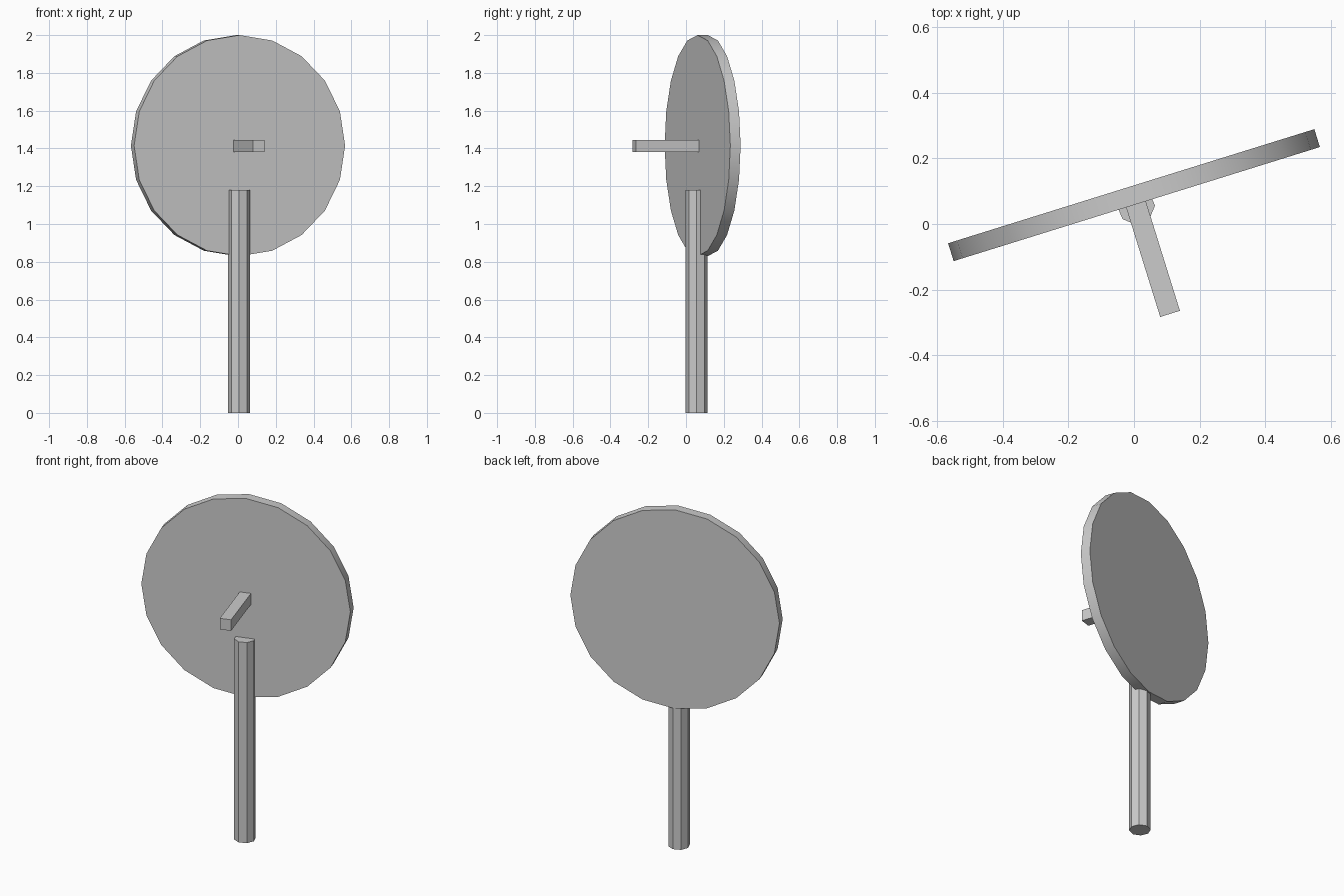
import bpy
import math
from mathutils import Vector, Matrix

cube = bpy.data.objects.get("Cube")
if cube:
    bpy.data.objects.remove(cube, do_unlink=True)

# Single plain grey
grey = bpy.data.materials.new("grey")
grey.use_nodes = True
COLOUR = (0.6, 0.6, 0.6, 1)
grey.diffuse_color = COLOUR
grey.node_tree.nodes["Principled BSDF"].inputs["Base Color"].default_value = COLOUR

YAW = math.radians(17.3)            # disc and arm are turned together
TURN = Matrix.Rotation(YAW, 4, 'Z')


def finish(name, smooth=False):
    obj = bpy.context.object
    obj.name = name
    obj.data.materials.append(grey)
    if smooth:
        bpy.ops.object.shade_smooth_by_angle(angle=math.radians(30))
    return obj


# Upright octagonal post
POST_HEIGHT = 1.18
bpy.ops.mesh.primitive_cylinder_add(vertices=8, radius=0.058, depth=POST_HEIGHT,
                                    location=(0.006, 0.056, POST_HEIGHT / 2))
finish("post")

# Round dish plate, standing upright with its rim smooth
bpy.ops.mesh.primitive_cylinder_add(vertices=20, radius=0.585, depth=0.057)
disc = finish("disc", smooth=True)
disc.matrix_world = (Matrix.Translation((0, 0.088, 1.415)) @ TURN
                     @ Matrix.Rotation(math.pi / 2, 4, 'X'))

# Square arm reaching forward from the plate
bpy.ops.mesh.primitive_cube_add(size=1)
arm = finish("arm")
arm.matrix_world = (Matrix.Translation((0.058, -0.107, 1.413)) @ TURN
                    @ Matrix.Diagonal(Vector((0.063, 0.35, 0.065, 1))))
